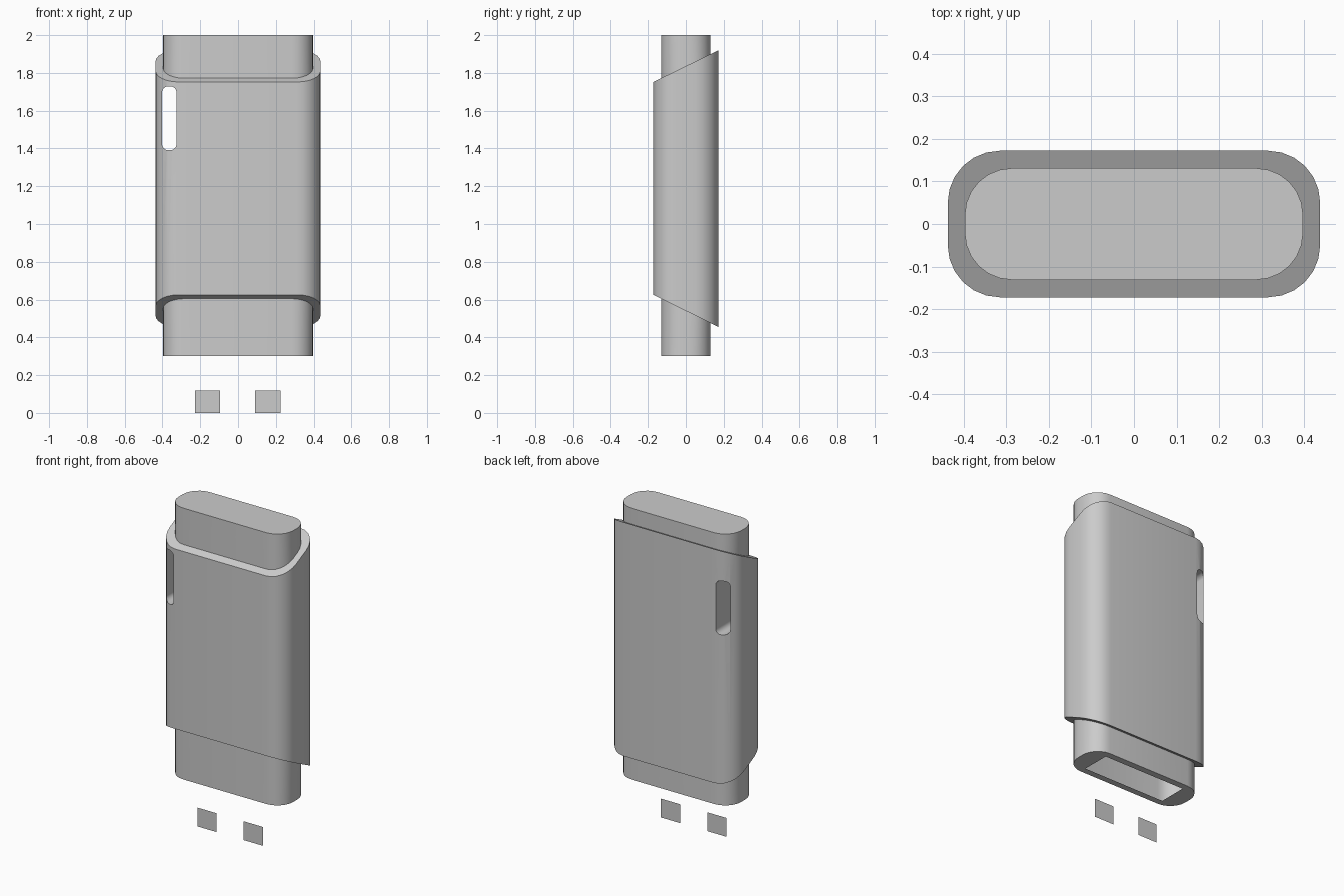
import bpy, bmesh, math

if "Cube" in bpy.data.objects:
    bpy.data.objects.remove(bpy.data.objects["Cube"])

SEG = 6


def rounded_rect(hx, hy, r):
    """Counter-clockwise rounded rectangle; r = 0 gives coincident corner points."""
    pts = []
    for i, (sx, sy) in enumerate([(1, 1), (-1, 1), (-1, -1), (1, -1)]):
        for k in range(SEG + 1):
            a = math.pi / 2 * (i + k / SEG)
            pts.append((sx * (hx - r) + r * math.cos(a), sy * (hy - r) + r * math.sin(a)))
    return pts


def make_object(name, bm):
    mesh = bpy.data.meshes.new(name)
    bm.to_mesh(mesh)
    bm.free()
    ob = bpy.data.objects.new(name, mesh)
    bpy.context.collection.objects.link(ob)
    return ob


def loft(name, loops):
    """Join equal-length loops of 3D points and cap both ends."""
    bm = bmesh.new()
    rings = [[bm.verts.new(p) for p in loop] for loop in loops]
    n = len(rings[0])
    for a, b in zip(rings, rings[1:]):
        for i in range(n):
            j = (i + 1) % n
            bm.faces.new((a[i], a[j], b[j], b[i]))
    bm.faces.new(rings[0][::-1])
    bm.faces.new(rings[-1])
    bmesh.ops.remove_doubles(bm, verts=bm.verts, dist=1e-5)
    bmesh.ops.recalc_face_normals(bm, faces=bm.faces)
    return make_object(name, bm)


def at(profile, height):
    return [(x, y, height(y)) for x, y in profile]


# Slanted ends of the sleeve
def top_slant(y):
    return 1.836 + 0.488 * y


def bottom_slant(y):
    return 0.54 - 0.494 * y


inner = rounded_rect(0.397, 0.131, 0.11)
outer = rounded_rect(0.437, 0.172, 0.122)
port = rounded_rect(0.285, 0.09, 0)

# Casing: core and slanted sleeve in one skin
casing = loft("casing", [
    at(port, lambda y: 0.3),
    at(inner, lambda y: 0.3),
    at(inner, bottom_slant),
    at(outer, bottom_slant),
    at(outer, top_slant),
    at(inner, top_slant),
    at(inner, lambda y: 2.0),
])

# Lanyard slot cut right through the casing
slot = rounded_rect(0.038, 0.169, 0.032)
cutter = loft("slot_cutter", [[(x - 0.364, y, z + 1.56) for x, z in slot] for y in (-0.4, 0.4)])
cutter.hide_render = True
mod = casing.modifiers.new("slot", 'BOOLEAN')
mod.operation = 'DIFFERENCE'
mod.solver = 'EXACT'
mod.object = cutter
bpy.context.view_layer.objects.active = casing
casing.select_set(True)
bpy.ops.object.modifier_apply(modifier="slot")
bpy.data.objects.remove(cutter)

# Open the connector port underneath
bm = bmesh.new()
bm.from_mesh(casing.data)
opening = [f for f in bm.faces
           if all(abs(v.co.z - 0.3) < 1e-4 and abs(v.co.x) < 0.29 and abs(v.co.y) < 0.095
                  for v in f.verts)]
bmesh.ops.delete(bm, geom=opening, context='FACES')
bm.to_mesh(casing.data)
bm.free()
bpy.ops.object.shade_smooth_by_angle(angle=math.radians(30))

# Two flat contact windows of the connector
for name, x0, x1 in (("contact_left", -0.228, -0.095), ("contact_right", 0.09, 0.225)):
    bm = bmesh.new()
    bm.faces.new([bm.verts.new((x, -0.075, z))
                  for x, z in ((x0, 0), (x1, 0), (x1, 0.118), (x0, 0.118))])
    make_object(name, bm)
